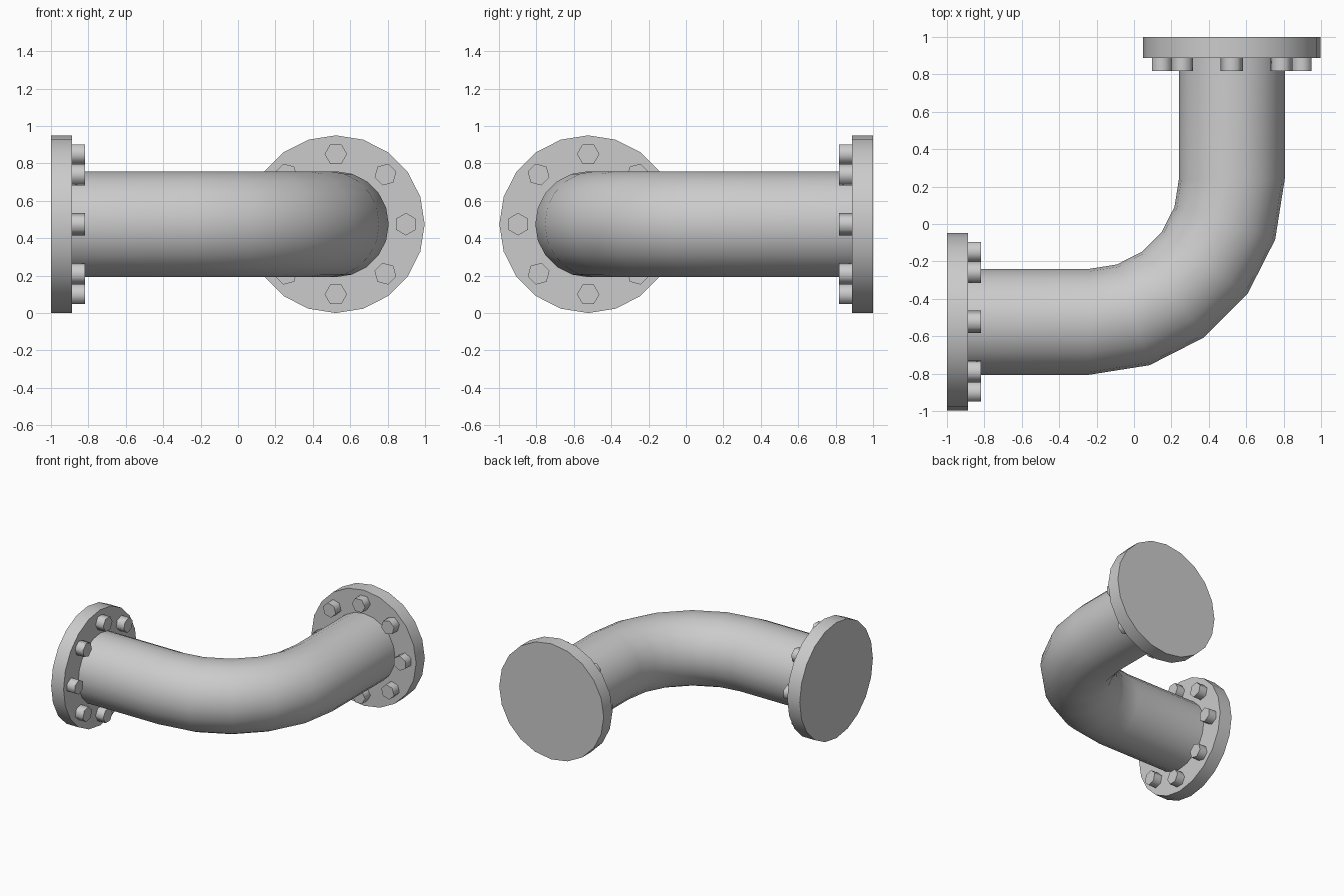
import bpy, bmesh
from math import radians, pi
from mathutils import Matrix, Vector

cube = bpy.data.objects.get("Cube")
if cube:
    bpy.data.objects.remove(cube, do_unlink=True)

SIDES = 20
AXIS = 0.523         # offset of each pipe axis from the middle
HEIGHT = 0.475       # height of the pipe axis, also the flange radius
PIPE_R = 0.283
BEND = 0.24          # bend centre at (-BEND, BEND)
FLANGE_T = 0.113
BOLT_R, BOLT_H, BOLT_RING = 0.06, 0.07, 0.375

steel = bpy.data.materials.new("grey_steel")
steel.use_nodes = True
steel.diffuse_color = (0.6, 0.6, 0.6, 1)
steel.node_tree.nodes["Principled BSDF"].inputs["Base Color"].default_value = (0.6, 0.6, 0.6, 1)


def finish(bm, name, angle):
    bmesh.ops.recalc_face_normals(bm, faces=bm.faces[:])
    mesh = bpy.data.meshes.new(name)
    bm.to_mesh(mesh)
    bm.free()
    mesh.materials.append(steel)
    obj = bpy.data.objects.new(name, mesh)
    bpy.context.collection.objects.link(obj)
    bpy.ops.object.select_all(action='DESELECT')
    obj.select_set(True)
    bpy.context.view_layer.objects.active = obj
    bpy.ops.object.shade_smooth_by_angle(angle=radians(angle))
    return obj


def prism(bm, sides, radius, depth, matrix):
    """Capped prism standing on the local z = 0 plane."""
    bmesh.ops.create_cone(bm, cap_ends=True, segments=sides, radius1=radius,
                          radius2=radius, depth=depth,
                          matrix=matrix @ Matrix.Translation((0, 0, depth / 2)))


# Pipe: straight run, quarter bend, straight run
def extrude(bm, edges, offset):
    new = bmesh.ops.extrude_edge_only(bm, edges=edges)["geom"]
    verts = [g for g in new if isinstance(g, bmesh.types.BMVert)]
    bmesh.ops.translate(bm, verts=verts, vec=offset)
    return [g for g in new if isinstance(g, bmesh.types.BMEdge)]


bm = bmesh.new()
start = 1 - FLANGE_T
place = Matrix.Translation((-start, -AXIS, HEIGHT)) @ Matrix.Rotation(pi / 2, 4, 'Y')
bmesh.ops.create_circle(bm, segments=SIDES, radius=PIPE_R, matrix=place)
ring = extrude(bm, bm.edges[:], Vector((start - BEND, 0, 0)))
spun = bmesh.ops.spin(bm, geom=ring, cent=(-BEND, BEND, 0), axis=(0, 0, 1),
                      angle=pi / 2, steps=5)["geom_last"]
ring = [g for g in spun if isinstance(g, bmesh.types.BMEdge)]
extrude(bm, ring, Vector((0, start - BEND, 0)))
finish(bm, "elbow_pipe", 40)

# Flanges with a ring of hexagonal bolts on the inner face
ends = {
    "right": Matrix.Translation((-1, -AXIS, HEIGHT)) @ Matrix.Rotation(pi / 2, 4, 'Y'),
    "back": Matrix.Translation((AXIS, 1, HEIGHT)) @ Matrix.Rotation(pi / 2, 4, 'X'),
}
for side, base in ends.items():
    bm = bmesh.new()
    prism(bm, SIDES, HEIGHT, FLANGE_T, base)
    finish(bm, side + "_flange", 40)

    bm = bmesh.new()
    for i in range(8):
        spot = Matrix.Rotation(i * pi / 4, 4, 'Z') @ Matrix.Translation((BOLT_RING, 0, FLANGE_T))
        prism(bm, 6, BOLT_R, BOLT_H, base @ spot)
    finish(bm, side + "_flange_bolts", 65)
